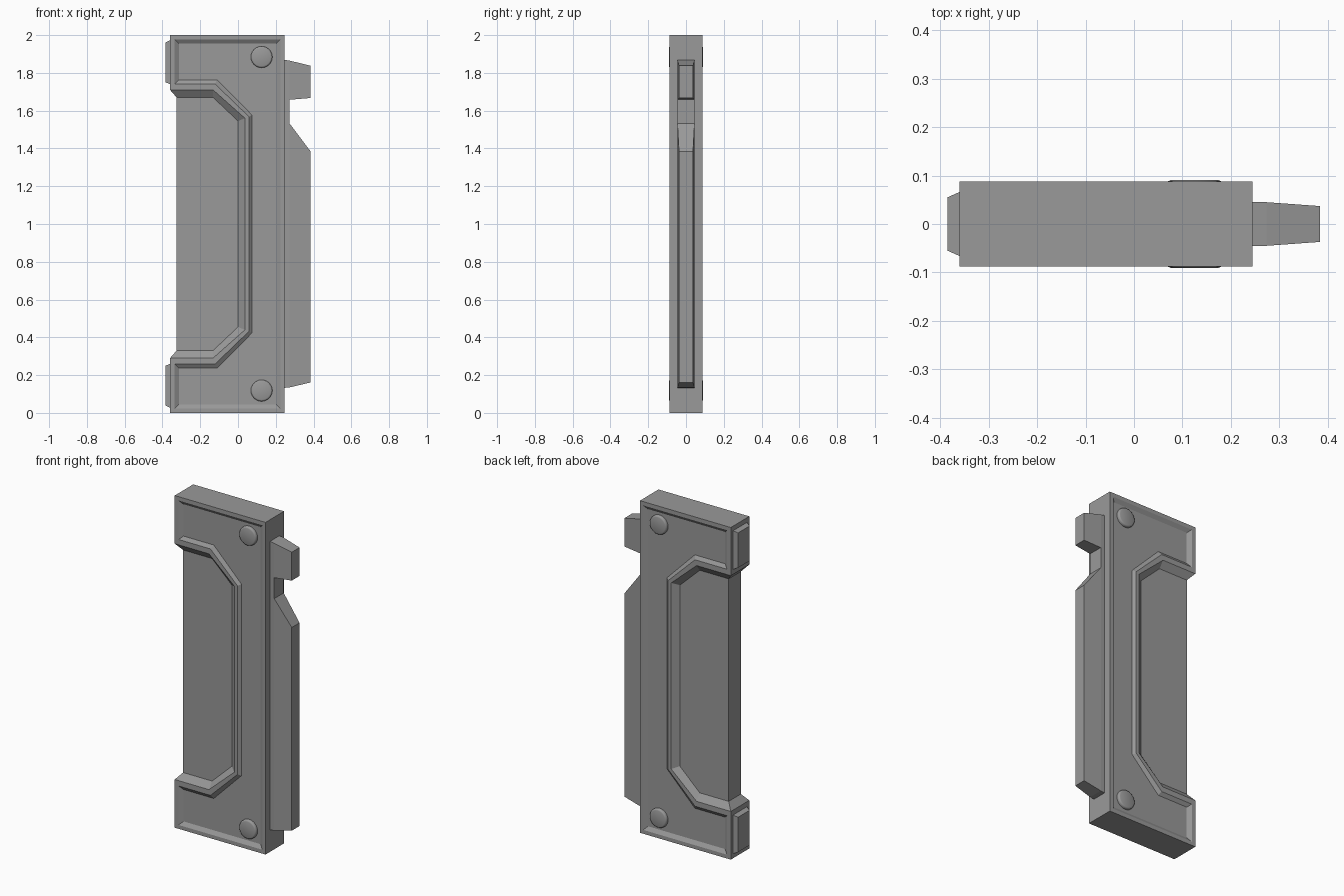
import bpy, bmesh, math
from mathutils import Matrix

cube = bpy.data.objects.get("Cube")
if cube:
    bpy.data.objects.remove(cube, do_unlink=True)

grey = bpy.data.materials.new("plain_grey")
grey.use_nodes = True
COLOUR = (0.32, 0.32, 0.32, 1)
grey.diffuse_color = COLOUR
grey.node_tree.nodes["Principled BSDF"].inputs["Base Color"].default_value = COLOUR


def finish(name, bm):
    bmesh.ops.recalc_face_normals(bm, faces=bm.faces)
    mesh = bpy.data.meshes.new(name)
    bm.to_mesh(mesh)
    bm.free()
    mesh.materials.append(grey)
    obj = bpy.data.objects.new(name, mesh)
    bpy.context.collection.objects.link(obj)
    return obj


def mirrored(half):
    """Upper half of an outline plus its reflection about mid height."""
    return half + [(x, 2 - z) for x, z in reversed(half)]


def tapered_block(name, outline):
    """Solid from (x, z, half thickness) points, symmetric about y = 0."""
    bm = bmesh.new()
    front = [bm.verts.new((x, -w, z)) for x, z, w in outline]
    back = [bm.verts.new((x, w, z)) for x, z, w in outline]
    bm.faces.new(front)
    bm.faces.new(back)
    for i in range(len(front)):
        j = (i + 1) % len(front)
        bm.faces.new((front[i], front[j], back[j], back[i]))
    return finish(name, bm)


# Body outlines, each starting at the handle recess and running to the right edge
rim = mirrored([(0.037, 1.56), (-0.132, 1.71), (-0.36, 1.71), (-0.36, 2), (0.245, 2)])
lip = mirrored([(0.058, 1.568), (-0.122, 1.742), (-0.335, 1.742), (-0.335, 1.977), (0.224, 1.977)])
panel = mirrored([(0.074, 1.577), (-0.11, 1.763), (-0.312, 1.763), (-0.312, 1.955), (0.202, 1.955)])
grip = mirrored([(0.0, 1.545), (-0.132, 1.67), (-0.325, 1.67)])
FACE, PANEL, GRIP = 0.088, 0.073, 0.058

# Body: rim, sunken panel, raised ridge and recessed grip on both sides
bm = bmesh.new()
edges = []
for side in (-1, 1):
    def loop(points, depth):
        return [bm.verts.new((x, side * depth, z)) for x, z in points]
    r, l, p, g = loop(rim, FACE), loop(lip, FACE), loop(panel, PANEL), loop(grip, GRIP)
    for a, b in ((r, l), (l, p)):
        for i in range(len(a)):
            bm.faces.new((a[i - 1], a[i], b[i], b[i - 1]))
    bm.faces.new(p)
    bm.faces.new(g)
    ridge = r[-3:] + r[:3]
    inner = g[-3:] + g[:3]
    for i in range(5):
        bm.faces.new((ridge[i], ridge[i + 1], inner[i + 1], inner[i]))
    edges.append([g[2]] + r[2:8] + [g[3]])
front, back = edges
for i in range(len(front)):
    bm.faces.new((front[i - 1], front[i], back[i], back[i - 1]))
finish("body", bm)

# Right edge: thin spine carrying a short tooth and a long blade
W, T = 0.045, 0.037
INNER, OUTER = 0.273, 0.384
tapered_block("spine", [(0.24, 1.87, W), (INNER, 1.865, W), (INNER, 0.135, W), (0.24, 0.132, W)])
tapered_block("upper_tooth", [(INNER, 1.865, W), (OUTER, 1.838, T), (OUTER, 1.667, T), (INNER, 1.658, W)])
tapered_block("long_blade", [(INNER, 1.532, W), (OUTER, 1.385, T), (OUTER, 0.161, T), (INNER, 0.135, W)])

# Left edge: bevelled pads at top and bottom
for name, mid in (("upper_left_pad", 1.856), ("lower_left_pad", 0.144)):
    bm = bmesh.new()
    ends = []
    for x, w, h in ((-0.358, 0.067, 0.117), (-0.385, 0.055, 0.105)):
        ends.append([bm.verts.new((x, sy * w, mid + sz * h))
                     for sy, sz in ((-1, -1), (1, -1), (1, 1), (-1, 1))])
        bm.faces.new(ends[-1])
    a, b = ends
    for i in range(4):
        bm.faces.new((a[i - 1], a[i], b[i], b[i - 1]))
    finish(name, bm)

# Round bolts on both faces
for side, word in ((-1, "front"), (1, "back")):
    for z, level in ((1.884, "upper"), (0.118, "lower")):
        bm = bmesh.new()
        bmesh.ops.create_cone(bm, cap_ends=True, segments=24, radius1=0.057,
                              radius2=0.057, depth=0.022)
        top = [e for e in bm.edges if all(v.co.z > 0 for v in e.verts)]
        bmesh.ops.bevel(bm, geom=top, offset=0.009, segments=2, affect='EDGES', profile=0.5)
        bm.transform(Matrix.Translation((0.125, side * 0.08, z))
                     @ Matrix.Rotation(-side * math.pi / 2, 4, 'X'))
        bolt = finish(f"{word}_{level}_bolt", bm)
        bpy.ops.object.select_all(action='DESELECT')
        bolt.select_set(True)
        bpy.context.view_layer.objects.active = bolt
        bpy.ops.object.shade_smooth_by_angle(angle=math.radians(50))
